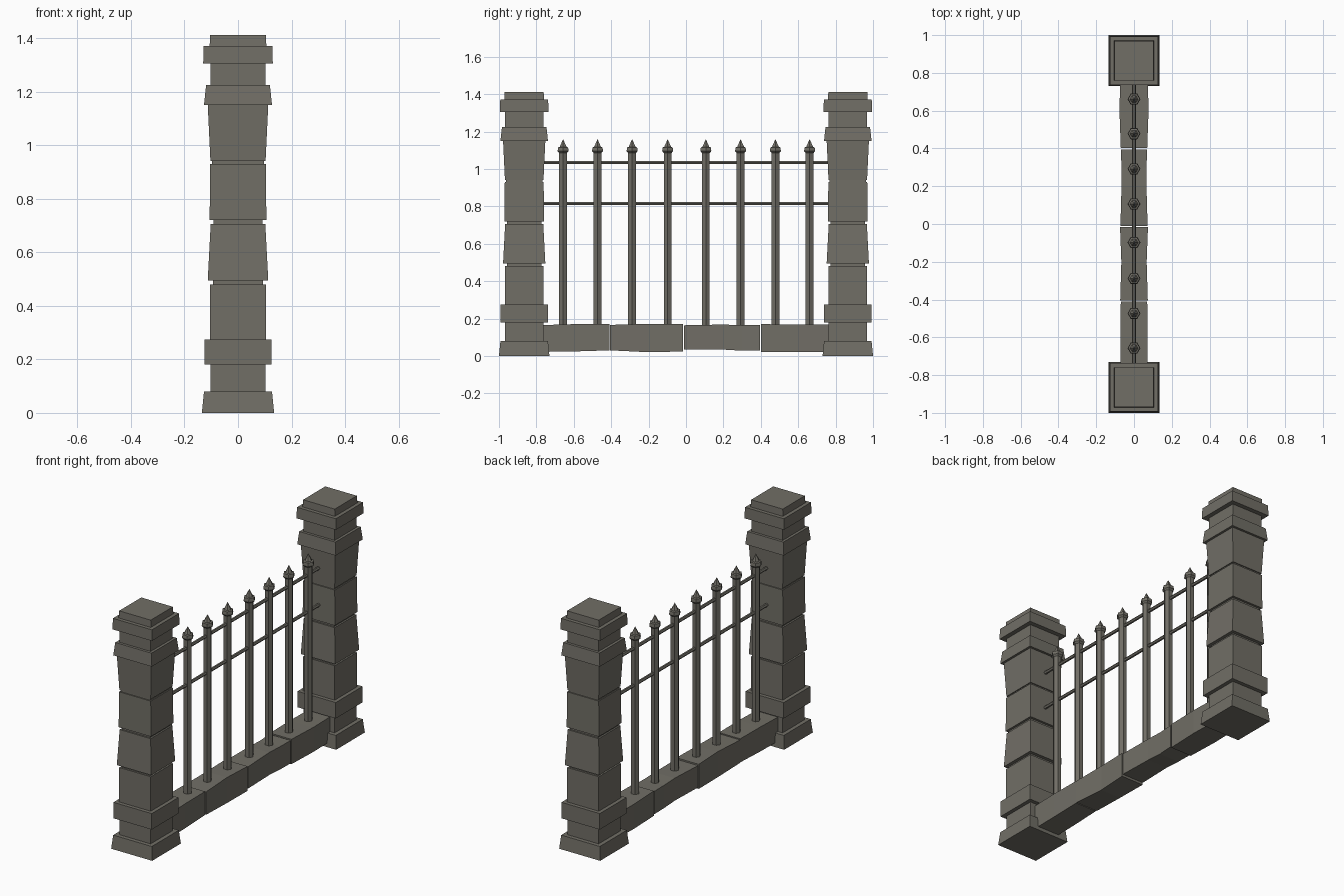
import bpy, bmesh, math

cube = bpy.data.objects.get("Cube")
if cube:
    bpy.data.objects.remove(cube, do_unlink=True)

stone = bpy.data.materials.new("weathered_grey")
stone.use_nodes = True
colour = (0.165, 0.157, 0.133, 1)
stone.diffuse_color = colour
stone.node_tree.nodes["Principled BSDF"].inputs["Base Color"].default_value = colour


def loft(name, rings):
    """Skin a closed solid through equally sized rings of points."""
    bm = bmesh.new()
    loops = [[bm.verts.new(p) for p in ring] for ring in rings]
    n = len(loops[0])
    for a, b in zip(loops, loops[1:]):
        for i in range(n):
            j = (i + 1) % n
            bm.faces.new((a[i], a[j], b[j], b[i]))
    bm.faces.new(loops[0][::-1])
    bm.faces.new(loops[-1])
    bmesh.ops.recalc_face_normals(bm, faces=bm.faces)
    mesh = bpy.data.meshes.new(name)
    bm.to_mesh(mesh)
    bm.free()
    mesh.materials.append(stone)
    obj = bpy.data.objects.new(name, mesh)
    bpy.context.collection.objects.link(obj)
    return obj


def square(h, z, y):
    return [(-h, y - h, z), (h, y - h, z), (h, y + h, z), (-h, y + h, z)]


def hexagon(r, z, y):
    return [(r * math.cos(i * math.pi / 3), y + r * math.sin(i * math.pi / 3), z)
            for i in range(6)]


# Pillars: stacked courses as (half width, height) pairs
courses = [
    (.135, 0), (.127, .08), (.103, .08), (.103, .18), (.126, .18), (.126, .275),
    (.104, .275), (.104, .48), (.093, .48), (.093, .495), (.113, .495), (.102, .705),
    (.092, .705), (.092, .72), (.106, .72), (.104, .93), (.097, .93), (.097, .94),
    (.103, .94), (.113, 1.15), (.127, 1.15), (.119, 1.225), (.103, 1.225),
    (.103, 1.305), (.13, 1.305), (.128, 1.37), (.106, 1.37), (.104, 1.412)]
for side, y in (("front", -.865), ("back", .865)):
    loft(side + "_pillar", [square(h, z, y) for h, z in courses])

# Plinth: four rough stones, sections as (y, half width, bottom, top)
stones = [
    [(-.77, .072, .022, .165), (-.6, .072, .024, .17), (-.41, .07, .03, .17)],
    [(-.405, .073, .03, .166), (-.2, .067, .02, .172), (-.015, .074, .024, .17)],
    [(-.01, .072, .034, .164), (.2, .066, .034, .168), (.3, .066, .028, .164),
     (.395, .07, .03, .166)],
    [(.402, .07, .022, .17), (.6, .077, .022, .168), (.77, .073, .022, .168)]]
for i, sections in enumerate(stones, 1):
    loft(f"plinth_stone_{i}", [
        [(-w, y, lo), (w, y, lo), (w, y, hi), (-w, y, hi)]
        for y, w, lo, hi in sections])

# Pickets: six-sided bars with a flared collar and pointed tip
picket = [(.024, .15), (.024, 1.085), (.034, 1.095), (.031, 1.115),
          (.021, 1.118), (.001, 1.158)]
for i, y in enumerate((-.657, -.473, -.288, -.098, .106, .292, .478, .661), 1):
    loft(f"picket_{i}", [hexagon(r, z, y) for r, z in picket])

# Rails between the pillars
for name, z in (("lower_rail", .815), ("upper_rail", 1.035)):
    loft(name, [[(.01 * math.cos(i * math.pi / 3), y, z + .01 * math.sin(i * math.pi / 3))
                 for i in range(6)] for y in (-.765, .765)])
